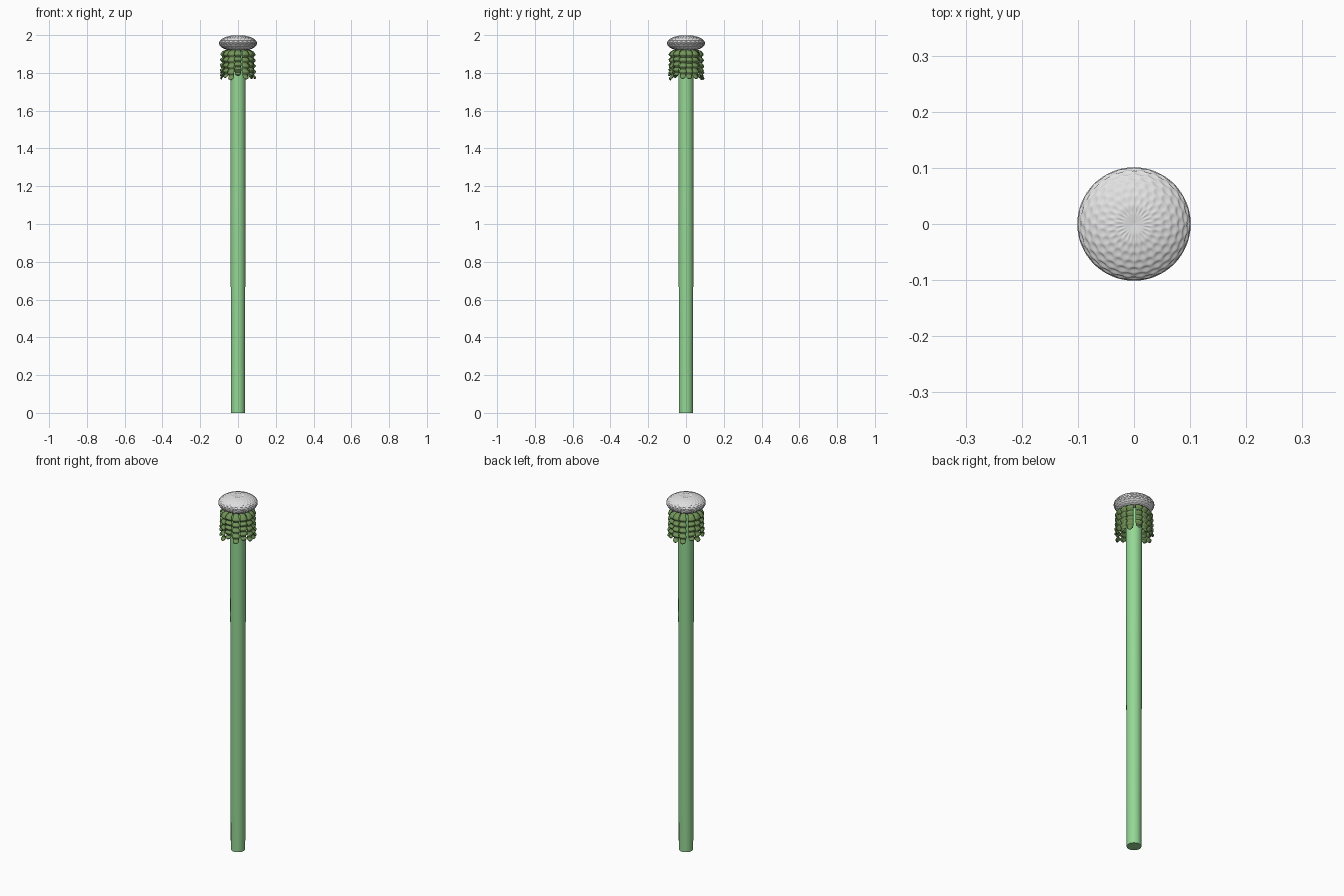
import bpy, bmesh, math, random
from mathutils import Vector

cube = bpy.data.objects.get("Cube")
if cube:
    bpy.data.objects.remove(cube, do_unlink=True)

random.seed(4)
TAU = math.tau


def material(name, r, g, b):
    m = bpy.data.materials.new(name)
    m.use_nodes = True
    m.diffuse_color = (r, g, b, 1)
    node = next(n for n in m.node_tree.nodes if n.type == "BSDF_PRINCIPLED")
    node.inputs["Base Color"].default_value = (r, g, b, 1)
    node.inputs["Roughness"].default_value = 0.7
    return m


stem_green = material("stem green", 0.30, 0.68, 0.30)
leaf_green = material("leaf green", 0.17, 0.30, 0.10)
pale_grey = material("pale grey", 0.75, 0.75, 0.75)


def finish(bm, name, mat, angle):
    bmesh.ops.recalc_face_normals(bm, faces=bm.faces)
    mesh = bpy.data.meshes.new(name)
    bm.to_mesh(mesh)
    bm.free()
    mesh.materials.append(mat)
    ob = bpy.data.objects.new(name, mesh)
    bpy.context.collection.objects.link(ob)
    bpy.ops.object.select_all(action="DESELECT")
    ob.select_set(True)
    bpy.context.view_layer.objects.active = ob
    bpy.ops.object.shade_smooth_by_angle(angle=math.radians(angle))
    return ob


# Stem: long, slightly widening stalk
STEM_TOP = 1.93
bm = bmesh.new()
bmesh.ops.create_cone(bm, cap_ends=True, segments=32, radius1=0.037,
                      radius2=0.041, depth=STEM_TOP)
bmesh.ops.translate(bm, verts=bm.verts, vec=(0, 0, STEM_TOP / 2))
finish(bm, "stem", stem_green, 40)

# Flower head: flattened ball with staggered rows of dimples
PER_ROW, ROWS = 24, 18
bm = bmesh.new()
bmesh.ops.create_uvsphere(bm, u_segments=PER_ROW * 8, v_segments=ROWS * 6, radius=1)
for v in bm.verts:
    polar = math.acos(max(-1, min(1, v.co.z)))
    row = polar / math.pi * ROWS
    k = int(row)
    around = math.atan2(v.co.y, v.co.x) / TAU * PER_ROW + 0.5 * (k % 2)
    du = (around % 1) - 0.5
    dv = row - k - 0.5
    d = math.hypot(du, dv) / 0.46
    dent = 0.03 * (1 - d * d) if d < 1 and 0 < k < ROWS - 1 else 0
    v.co *= 1 - dent
    pit = max(0, 1 - polar / 0.28)
    v.co = Vector((v.co.x * 0.101, v.co.y * 0.101,
                   1.957 + v.co.z * 0.043 - 0.004 * pit))
finish(bm, "flower_head", pale_grey, 60)


# Bracts: rippled leaves that spread under the head and hang down
def bract(name, turn, reach, tip):
    bm = bmesh.new()
    steps, shoulder = 40, 0.22
    rows = []
    for i in range(steps + 1):
        t = i / steps
        if t < shoulder:
            a = t / shoulder * math.pi / 2
            r = 0.03 + (reach - 0.03) * math.sin(a)
            z = 1.905 + 0.02 * math.cos(a)
            ripple = 0
        else:
            s = (t - shoulder) / (1 - shoulder)
            ripple = 0.0055 * math.sin(s * TAU * 4.5)
            r = reach + ripple + 0.004 * s
            z = 1.905 + (tip - 1.905) * s
        width = 0.018 * min(1, 0.45 + 2.6 * t)
        if t > 0.8:
            width *= 0.12 + 0.88 * math.sqrt(1 - ((t - 0.8) / 0.2) ** 2)
        width *= 1 + ripple * 18
        row = []
        for j in range(-2, 3):
            x, y = r - 0.004 * (j / 2) ** 2, width * j / 2
            c, s_ = math.cos(turn), math.sin(turn)
            row.append(bm.verts.new((x * c - y * s_, x * s_ + y * c, z)))
        rows.append(row)
    for lower, upper in zip(rows, rows[1:]):
        for j in range(4):
            bm.faces.new((lower[j], lower[j + 1], upper[j + 1], upper[j]))
    ob = finish(bm, name, leaf_green, 50)
    thick = ob.modifiers.new("thickness", "SOLIDIFY")
    thick.thickness = 0.005
    thick.offset = -1


COUNT = 14
for n in range(COUNT):
    bract(f"bract_{n + 1}", TAU * (n + 0.5) / COUNT + random.uniform(-0.05, 0.05),
          random.uniform(0.086, 0.091), random.uniform(1.755, 1.785))
